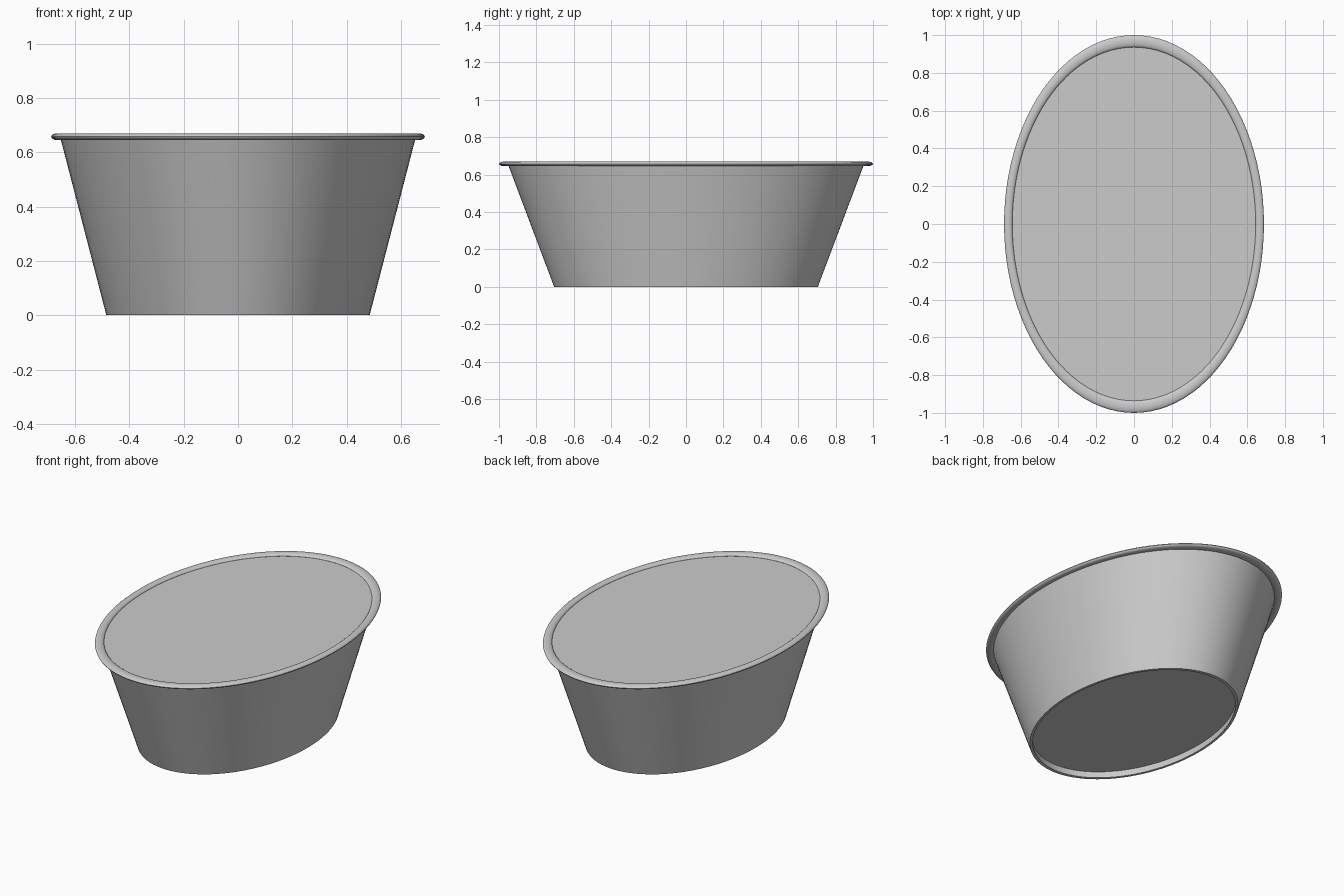
import bpy, math

if "Cube" in bpy.data.objects:
    bpy.data.objects.remove(bpy.data.objects["Cube"], do_unlink=True)

SEGMENTS = 96
ASPECT = 0.688  # width of the oval relative to its length


def make_material(name, colour):
    mat = bpy.data.materials.new(name)
    mat.use_nodes = True
    mat.diffuse_color = colour
    mat.node_tree.nodes["Principled BSDF"].inputs["Base Color"].default_value = colour
    return mat


grey = make_material("plain grey", (0.6, 0.6, 0.6, 1))


def oval_lathe(name, profile, closed=False, cap=False):
    """Sweep (radius, height) points around an oval; cap fills the last ring."""
    n = len(profile)
    verts = []
    for r, z in profile:
        for i in range(SEGMENTS):
            a = math.tau * i / SEGMENTS
            verts.append((r * ASPECT * math.cos(a), r * math.sin(a), z))
    faces = []
    for k in range(n if closed else n - 1):
        low, high = k * SEGMENTS, (k + 1) % n * SEGMENTS
        for i in range(SEGMENTS):
            j = (i + 1) % SEGMENTS
            faces.append((low + i, low + j, high + j, high + i))
    if cap:
        faces.append(tuple(range((n - 1) * SEGMENTS, n * SEGMENTS)))
    mesh = bpy.data.meshes.new(name)
    mesh.from_pydata(verts, [], faces)
    mesh.materials.append(grey)
    obj = bpy.data.objects.new(name, mesh)
    bpy.context.collection.objects.link(obj)
    bpy.ops.object.select_all(action="DESELECT")
    obj.select_set(True)
    bpy.context.view_layer.objects.active = obj
    bpy.ops.object.mode_set(mode="EDIT")
    bpy.ops.mesh.select_all(action="SELECT")
    bpy.ops.mesh.normals_make_consistent(inside=False)
    bpy.ops.object.mode_set(mode="OBJECT")
    bpy.ops.object.shade_smooth_by_angle(angle=math.radians(35))
    return obj


# Flared wall with its foot ring and the flat top filling the tub
oval_lathe("tub_wall", [(0.69, 0.04), (0.685, 0), (0.705, 0), (0.95, 0.65),
                        (0.945, 0.657)], cap=True)

# Recessed underside
oval_lathe("tub_base", [(0.69, 0.05), (0.69, 0.04)], cap=True)

# Rounded rim with a flattened section
rim = []
for k in range(16):
    a = math.tau * k / 16
    rim.append((0.968 + 0.032 * math.cos(a), 0.6575 + 0.0125 * math.sin(a)))
oval_lathe("rolled_rim", rim, closed=True)
